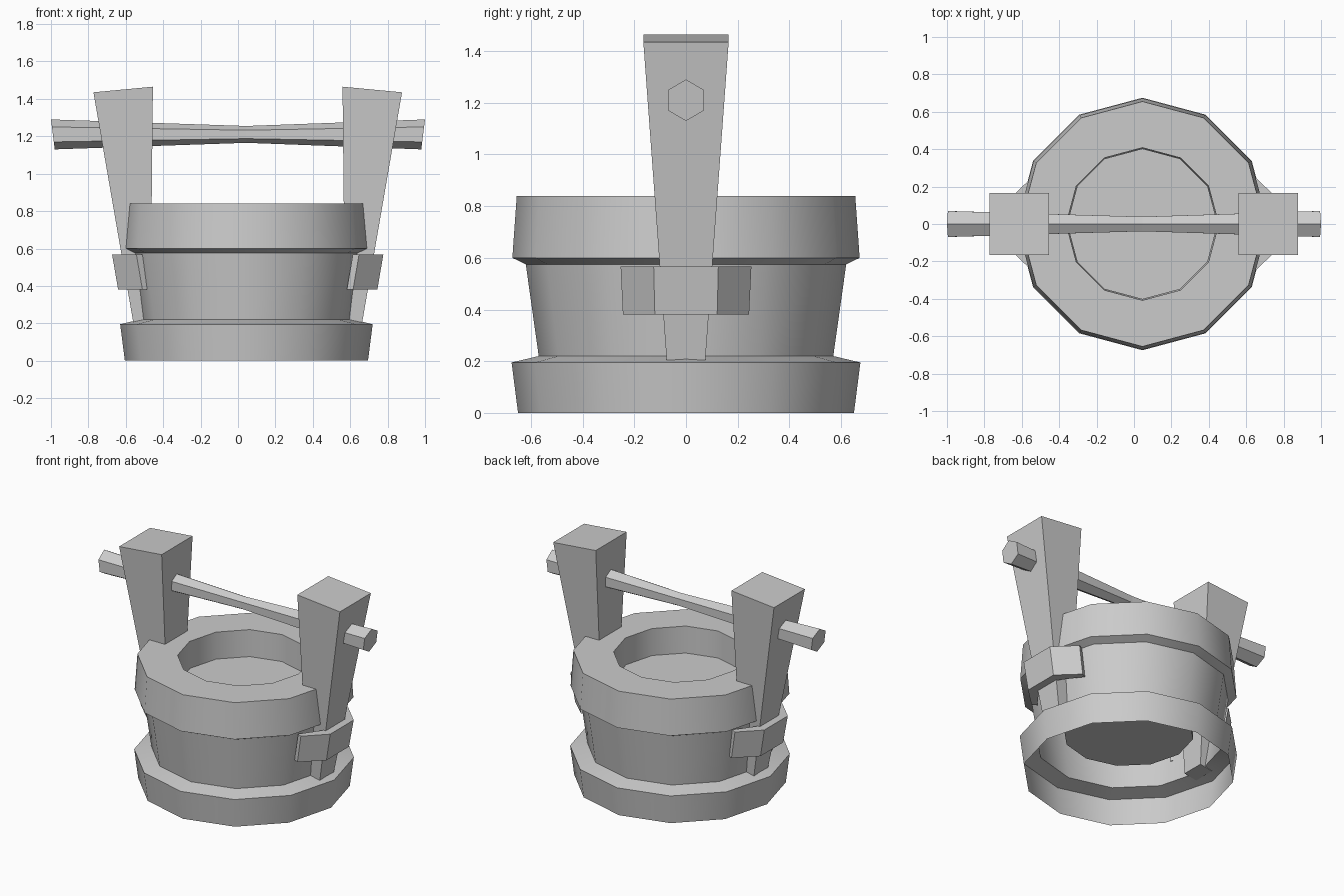
import bpy, bmesh, math

cube = bpy.data.objects.get("Cube")
if cube:
    bpy.data.objects.remove(cube, do_unlink=True)

CENTRE = 0.045
SIDES = 12

stone = bpy.data.materials.new("plain grey")
stone.use_nodes = True
GREY = (0.6, 0.6, 0.6, 1)
stone.diffuse_color = GREY
stone.node_tree.nodes["Principled BSDF"].inputs["Base Color"].default_value = GREY


def finish(name, bm, smooth=False):
    bmesh.ops.recalc_face_normals(bm, faces=bm.faces)
    mesh = bpy.data.meshes.new(name)
    bm.to_mesh(mesh)
    bm.free()
    mesh.materials.append(stone)
    obj = bpy.data.objects.new(name, mesh)
    bpy.context.collection.objects.link(obj)
    if smooth:
        bpy.ops.object.select_all(action="DESELECT")
        obj.select_set(True)
        bpy.context.view_layer.objects.active = obj
        bpy.ops.object.shade_smooth_by_angle(angle=math.radians(35))
    return obj


def loft(bm, rings, caps=(True, True)):
    """Bridge closed rings of points, optionally capping either end."""
    loops = [[bm.verts.new(p) for p in ring] for ring in rings]
    n = len(loops[0])
    for a, b in zip(loops, loops[1:]):
        for i in range(n):
            j = (i + 1) % n
            bm.faces.new((a[i], a[j], b[j], b[i]))
    for cap, loop in zip(caps, (loops[0], loops[-1])):
        if cap:
            bm.faces.new(loop)


def circle(r, z):
    turn = math.tau / SIDES
    return [(CENTRE + r * math.cos(i * turn), r * math.sin(i * turn), z)
            for i in range(SIDES)]


# Well wall: open-bottomed shell with base ring, rim and closed shaft
profile = [(0.65, 0), (0.675, 0.195), (0.57, 0.22), (0.62, 0.575),
           (0.672, 0.6), (0.655, 0.84), (0.408, 0.84), (0.402, 0.28)]
bm = bmesh.new()
loft(bm, [circle(r, z) for r, z in profile], caps=(False, True))
finish("well_wall", bm, smooth=True)

# Water surface inside the shaft
bm = bmesh.new()
bm.faces.new([bm.verts.new(p) for p in circle(0.403, 0.66)])
bmesh.ops.recalc_face_normals(bm, faces=bm.faces)
finish("water_surface", bm)

# Flared posts and the bent brackets that hold them to the wall
for side, s in (("left", 1), ("right", -1)):
    mid = 0.052

    def post_ring(inner, outer, half, z_in, z_out):
        return [(mid + s * x, y, z) for x, y, z in (
            (inner, -half, z_in), (outer, -half, z_out),
            (outer, half, z_out), (inner, half, z_in))]

    bm = bmesh.new()
    loft(bm, [post_ring(0.52, 0.612, 0.075, 0.22, 0.205),
              post_ring(0.507, 0.825, 0.165, 1.465, 1.435)])
    finish(side + "_post", bm)

    half_section = [(0.725, 0.125), (0.595, 0.253), (0.562, 0.235), (0.66, 0.1)]
    section = half_section + [(x, -y) for x, y in reversed(half_section)]
    bm = bmesh.new()
    loft(bm, [[(mid + s * (x - shift), y * k, z) for x, y in section]
              for z, shift, k in ((0.38, 0.032, 0.965), (0.567, 0, 1))])
    finish(side + "_bracket", bm)

# Six-sided crossbar, thinner in the middle, with slanted ends
bm = bmesh.new()
bar = []
for x, r in ((-1, 0.08), (CENTRE, 0.045), (1, 0.08)):
    ring = []
    for i in range(6):
        a = math.radians(60 * i + 90)
        slant = 0.01 * (math.sin(a) - 1) * (0 if abs(x) < 1 else x)
        ring.append((x + slant, r * math.cos(a), 1.21 + r * math.sin(a)))
    bar.append(ring)
loft(bm, bar)
finish("crossbar", bm)
